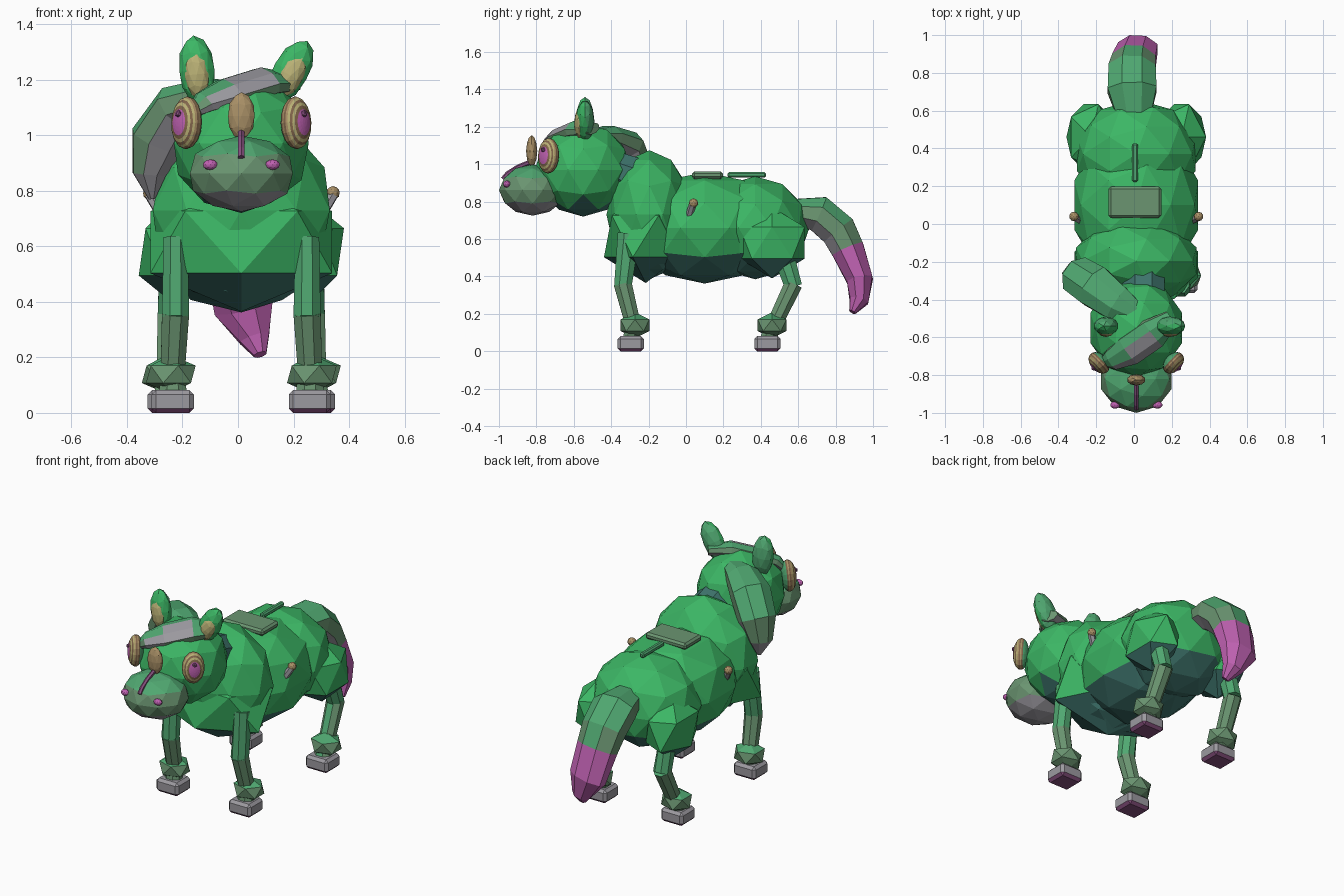
import bpy, bmesh, math
from mathutils import Vector, Matrix, Euler

if "Cube" in bpy.data.objects:
    bpy.data.objects.remove(bpy.data.objects["Cube"])

CX = 0.012   # symmetry plane of the animal


def mat(name, r, g, b):
    m = bpy.data.materials.new(name)
    m.diffuse_color = (r, g, b, 1)
    m.use_nodes = True
    m.node_tree.nodes["Principled BSDF"].inputs["Base Color"].default_value = m.diffuse_color
    return m


GREEN = mat("body green", 0.045, 0.47, 0.13)
LEAF = mat("limb green", 0.08, 0.39, 0.165)
SAGE = mat("sage", 0.145, 0.30, 0.165)
TEAL = mat("belly teal", 0.05, 0.18, 0.155)
PINK = mat("pink", 0.52, 0.12, 0.44)
PLUM = mat("plum", 0.24, 0.08, 0.21)
TAN = mat("tan", 0.40, 0.28, 0.135)
SAND = mat("ear sand", 0.49, 0.44, 0.18)
GREY = mat("hoof grey", 0.33, 0.32, 0.35)
BROWN = mat("brown", 0.22, 0.13, 0.07)


def finish(name, bm, rule):
    """rule is a material, or a function choosing a material for each face."""
    bmesh.ops.recalc_face_normals(bm, faces=bm.faces)
    bm.normal_update()
    mats = []
    for f in bm.faces:
        m = rule if isinstance(rule, bpy.types.Material) else rule(f)
        if m not in mats:
            mats.append(m)
        f.material_index = mats.index(m)
    me = bpy.data.meshes.new(name)
    bm.to_mesh(me)
    bm.free()
    for m in mats:
        me.materials.append(m)
    ob = bpy.data.objects.new(name, me)
    bpy.context.collection.objects.link(ob)
    return ob


# Colour rules by face direction
def body_rule(f):
    return TEAL if f.normal.z < -0.42 else GREEN


def head_rule(f):
    return TEAL if f.normal.z < -0.8 else GREEN


def hair_rule(f):
    return LEAF if f.normal.z > 0.4 else GREY if f.normal.z < -0.3 else SAGE


def muzzle_rule(f):
    return LEAF if f.normal.z > 0.45 else GREY if f.normal.z < -0.6 else SAGE


def leg_rule(f):
    return LEAF if f.normal.z > 0.4 else SAGE


def hoof_rule(f):
    return PLUM if f.normal.z < -0.3 else GREY


def ear_rule(f):
    return LEAF if f.normal.y > 0.2 else GREEN


def forelock_rule(f):
    c = f.calc_center_median()
    if f.normal.y < -0.35 and f.normal.z > 0 and -0.06 < c.x < 0.12:
        return GREY
    return hair_rule(f)


def tail_rule(f):
    return PINK if f.calc_center_median().z < 0.53 else hair_rule(f)


def blob(name, loc, rad, m, sub=2, rot=(0, 0, 0), spin=0):
    """Faceted ellipsoid; spin turns the facets before scaling."""
    bm = bmesh.new()
    bmesh.ops.create_icosphere(bm, subdivisions=sub, radius=1)
    M = Matrix.LocRotScale(Vector(loc), Euler(rot), Vector(rad)) @ Matrix.Rotation(spin, 4, 'Z')
    bmesh.ops.transform(bm, matrix=M, verts=bm.verts)
    return finish(name, bm, m)


def box(name, loc, size, m, bevel):
    bm = bmesh.new()
    bmesh.ops.create_cube(bm, size=1)
    bmesh.ops.transform(bm, matrix=Matrix.LocRotScale(Vector(loc), None, Vector(size)), verts=bm.verts)
    bmesh.ops.bevel(bm, geom=bm.edges[:], offset=bevel, segments=1, affect='EDGES')
    return finish(name, bm, m)


def tube(name, pts, m, side=(1, 0, 0), n=6):
    """Loft through points (x, y, z, half width along side, half depth)."""
    bm = bmesh.new()
    P = [Vector(p[:3]) for p in pts]
    rings = []
    for i, p in enumerate(pts):
        t = (P[min(i + 1, len(P) - 1)] - P[max(i - 1, 0)]).normalized()
        s = Vector(side)
        s = (s - t * s.dot(t)).normalized()
        d = t.cross(s)
        angles = [2 * math.pi * (k + 0.5) / n for k in range(n)]
        rings.append([bm.verts.new(P[i] + s * math.cos(a) * p[3] + d * math.sin(a) * p[4]) for a in angles])
    for a, b in zip(rings, rings[1:]):
        for k in range(n):
            bm.faces.new((a[k], a[(k + 1) % n], b[(k + 1) % n], b[k]))
    bm.faces.new(rings[0])
    bm.faces.new(rings[-1])
    return finish(name, bm, m)


# Torso, neck and head
blob("chest", (CX, -0.195, 0.73), (0.335, 0.23, 0.345), body_rule)
blob("breast", (CX, -0.215, 0.615), (0.385, 0.25, 0.25), body_rule, 1, spin=math.radians(18))
blob("belly", (CX, 0.10, 0.66), (0.345, 0.42, 0.298), body_rule)
blob("rump", (CX, 0.37, 0.66), (0.33, 0.29, 0.275), body_rule)
tube("neck", [(0.05, -0.46, 1.0, 0.12, 0.10), (0.05, -0.16, 0.89, 0.12, 0.12)], TEAL, n=8)
blob("head", (CX, -0.55, 0.97), (0.255, 0.26, 0.25), head_rule)
blob("muzzle", (CX, -0.82, 0.862), (0.195, 0.18, 0.137), muzzle_rule)

# Face: nose spike, bridge rod
blob("nose_spike", (CX, -0.825, 1.07), (0.05, 0.03, 0.085), TAN)
tube("bridge_rod", [(CX, y, z, 0.013, 0.013) for y, z in
                    ((-0.825, 1.015), (-0.90, 0.984), (-0.955, 0.949), (-0.978, 0.92))], PLUM)


def eye(name, s):
    """Bulging ellipsoid with concentric coloured bands around a pink iris."""
    bm = bmesh.new()
    bmesh.ops.create_uvsphere(bm, u_segments=16, v_segments=18, radius=1)
    cols = [PINK, PINK, PINK, BROWN, SAND, BROWN, SAND, TAN, BROWN, TAN, BROWN]
    # local z faces outward, local y stays up
    out = Vector((s * 0.72, -0.69, 0.06)).normalized()
    right = Vector((0, 0, 1)).cross(out).normalized()
    R = Matrix((right, out.cross(right), out)).transposed().to_4x4()
    loc = Vector((CX + s * 0.197, -0.735, 1.045))
    M = Matrix.Translation(loc) @ R @ Matrix.Diagonal((0.065, 0.095, 0.045, 1))
    bmesh.ops.transform(bm, matrix=M, verts=bm.verts)
    inv = M.inverted()

    def bands(f):
        z = max(-1, min(1, (inv @ f.calc_center_median()).z))
        band = int(math.acos(z) / (math.pi / 18))
        return cols[band] if band < len(cols) else LEAF

    finish(name, bm, bands)
    blob(name + "_pupil", loc + out * 0.04 + Vector((0, 0, 0.03)), (0.014, 0.014, 0.014), PLUM, 1)


for s, sd in ((-1, "left"), (1, "right")):
    eye(sd + "_eye", s)
    blob(sd + "_nostril", (CX + s * 0.112, -0.958, 0.894), (0.027, 0.02, 0.019), PINK)

    # Ears: the right one leans outward more
    lean, ex, ez = (-0.10, -0.148, 1.235) if s < 0 else (0.50, 0.19, 1.23)
    blob(sd + "_ear", (ex, -0.54, ez), (0.066, 0.05, 0.125), ear_rule, 2, (0, lean, 0))
    blob(sd + "_inner_ear", (ex, -0.564, ez - 0.015), (0.046, 0.034, 0.088), SAND, 2, (0, lean, 0))

    # Side pegs with ball ends
    px = CX + s * 0.33
    tube(sd + "_peg", [(px - s * 0.05, 0.01, 0.70, 0.02, 0.02), (px, 0.035, 0.785, 0.02, 0.02)], GREY)
    blob(sd + "_peg_ball", (px, 0.04, 0.792), (0.025, 0.025, 0.025), TAN)

    # Haunches
    blob(sd + "_haunch", (CX + s * 0.24, 0.46, 0.58), (0.145, 0.205, 0.19), body_rule, 1)

    # Legs: top, knee, ankle and hoof positions along y
    for part, x, top, ky, ay, hy in (("front", 0.247, (-0.305, 0.63), -0.338, -0.285, -0.295),
                                     ("rear", 0.262, (0.50, 0.58), 0.575, 0.475, 0.435)):
        X = CX + s * x
        nm = sd + "_" + part
        tube(nm + "_upper_leg", [(X - s * 0.01, top[0], top[1], 0.047, 0.065),
                                 (X - s * 0.01, ky, 0.345, 0.053, 0.05)], LEAF, n=8)
        tube(nm + "_lower_leg", [(X - s * 0.01, ky, 0.36, 0.053, 0.052),
                                 (X, ay, 0.15, 0.047, 0.045), (X, hy, 0.06, 0.055, 0.045)], leg_rule, n=8)
        blob(nm + "_fetlock", (X + s * 0.007, ay + 0.012 if part == "front" else ay - 0.015, 0.139),
             (0.10, 0.09, 0.07), leg_rule, 1)
        box(nm + "_hoof", (X, hy, 0.041), (0.152, 0.14, 0.082), hoof_rule, 0.016)

# Hair: mane falling to one side, forelock across the brow
tube("mane", [(0.02, -0.48, 1.15, 0.06, 0.04), (-0.09, -0.42, 1.14, 0.10, 0.07),
              (-0.21, -0.33, 1.10, 0.12, 0.09), (-0.29, -0.28, 0.98, 0.11, 0.10),
              (-0.32, -0.27, 0.86, 0.07, 0.06), (-0.31, -0.27, 0.77, 0.012, 0.012)],
     hair_rule, side=(0.6, 0.8, 0), n=8)
tube("forelock", [(0.20, -0.50, 1.19, 0.05, 0.03), (0.10, -0.58, 1.195, 0.09, 0.045),
                  (-0.03, -0.67, 1.155, 0.09, 0.045), (-0.12, -0.72, 1.12, 0.06, 0.035),
                  (-0.18, -0.735, 1.07, 0.015, 0.015)],
     forelock_rule, side=(0.55, -0.75, -0.3), n=8)

# Tail with pink end
tube("tail", [(0.0, 0.58, 0.75, 0.10, 0.07), (-0.01, 0.71, 0.735, 0.14, 0.105),
              (-0.01, 0.815, 0.645, 0.135, 0.105), (0.0, 0.865, 0.545, 0.125, 0.095),
              (0.02, 0.93, 0.38, 0.115, 0.075), (0.06, 0.925, 0.27, 0.06, 0.055),
              (0.08, 0.89, 0.21, 0.025, 0.02)], tail_rule, n=8)

# Back plate and lever
box("back_plate", (0.005, 0.115, 0.942), (0.28, 0.165, 0.04), SAGE, 0.012)
box("back_lever", (0.005, 0.325, 0.943), (0.03, 0.205, 0.03), LEAF, 0.008)
